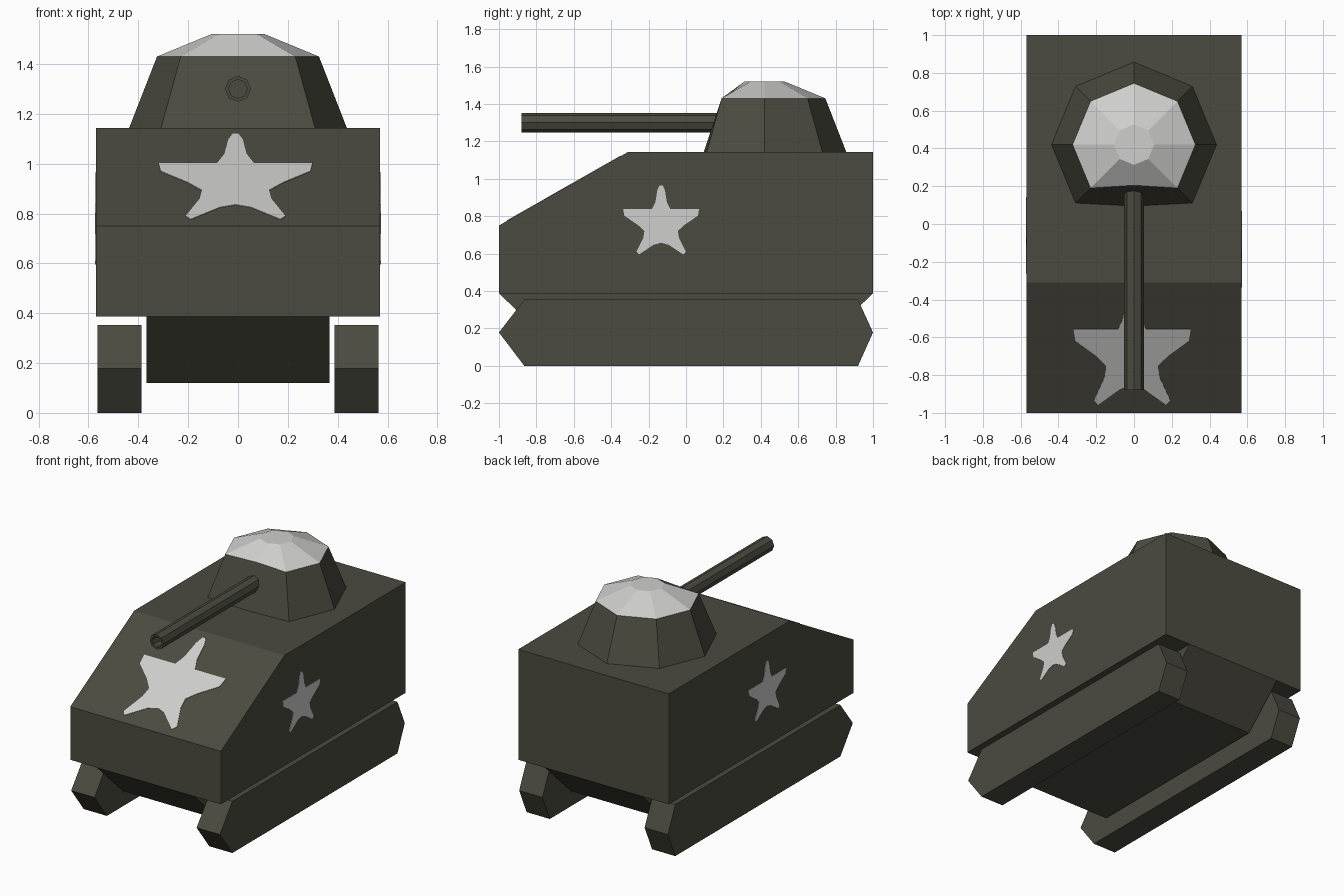
import bpy, bmesh, math
from mathutils import Vector

if "Cube" in bpy.data.objects:
    bpy.data.objects.remove(bpy.data.objects["Cube"])


def mat(name, rgb):
    m = bpy.data.materials.new(name)
    m.diffuse_color = (*rgb, 1)
    m.use_nodes = True
    m.node_tree.nodes["Principled BSDF"].inputs["Base Color"].default_value = m.diffuse_color
    return m


OLIVE = mat("olive_drab", (0.072, 0.070, 0.052))
WHITE = mat("off_white", (0.62, 0.62, 0.61))


def loft(name, rings, mats, band_mats=None):
    """Skin a stack of equal-length point rings and cap both ends."""
    bm = bmesh.new()
    vs = [[bm.verts.new(p) for p in r] for r in rings]
    n = len(rings[0])
    for k in range(len(vs) - 1):
        for i in range(n):
            j = (i + 1) % n
            f = bm.faces.new((vs[k][i], vs[k][j], vs[k + 1][j], vs[k + 1][i]))
            f.material_index = band_mats[k] if band_mats else 0
    bm.faces.new(vs[0][::-1])
    top = bm.faces.new(vs[-1])
    top.material_index = band_mats[-1] if band_mats else 0
    bmesh.ops.recalc_face_normals(bm, faces=bm.faces)
    me = bpy.data.meshes.new(name)
    bm.to_mesh(me)
    bm.free()
    for m in mats:
        me.materials.append(m)
    ob = bpy.data.objects.new(name, me)
    bpy.context.collection.objects.link(ob)
    return ob


def side_prism(name, profile, x0, x1):
    """Extrude a (y, z) profile across x."""
    return loft(name, [[(x, y, z) for y, z in profile] for x in (x0, x1)], [OLIVE])


# Hull with sloped front, and narrower belly between the tracks
side_prism("upper_hull", [(-1, .387), (1, .387), (1, 1.143), (-.31, 1.143), (-1, .75)], -.57, .57)
side_prism("lower_hull", [(-.72, .12), (.72, .12), (1, .387), (-1, .387)], -.368, .368)

# Tracks
TRACK = [(-.865, 0), (.92, 0), (1, .178), (.92, .353), (-.865, .353), (-1, .178)]
for s, label in ((1, "right"), (-1, "left")):
    side_prism(label + "_track", TRACK, s * .387, s * .563)


# Turret: octagon with a flattened front, white dome on top
def octagon(r, z, front=None):
    pts = []
    for i in range(8):
        a = math.tau * i / 8
        y = .42 + r * math.sin(a)
        pts.append((r * math.cos(a), front if front and i == 6 else y, z))
    return pts


loft("turret", [octagon(.437, 1.143, .095), octagon(.325, 1.43, .205), octagon(.107, 1.52)],
     [OLIVE, WHITE], [0, 1, 1])


# Gun barrel with hollow muzzle
def barrel_ring(r, y):
    return [(r * math.cos(math.tau * i / 8), y, 1.3 + r * math.sin(math.tau * i / 8)) for i in range(8)]


loft("gun_barrel", [barrel_ring(.052, .3), barrel_ring(.052, -.88),
                    barrel_ring(.038, -.88), barrel_ring(.038, -.80)], [OLIVE])

# Painted stars: half outline (u, v), mirrored, laid on a surface as a thin plate
HALF = [(.04, 1), (.1, .93), (.15, .76), (.24, .66), (1, .66), (.97, .56), (.62, .43),
        (.44, .34), (.47, .24), (.65, .04), (.58, 0), (.2, .14)]
STAR = HALF + [(0, .17)] + [(-u, v) for u, v in reversed(HALF)]


def star(name, base, u_axis, v_axis):
    base, ua, va = Vector(base), Vector(u_axis), Vector(v_axis)
    n = ua.cross(va).normalized()
    loft(name, [[base + ua * u + va * v + n * d for u, v in STAR] for d in (-.002, .003)], [WHITE])


def slope(z):
    return -1 + (z - .75) / .393 * .69


star("front_star", (-.01, slope(.775), .775), (.31, 0, 0), (0, slope(1.12) - slope(.775), .345))
star("right_star", (.57, -.133, .595), (0, .203, 0), (0, 0, .37))
star("left_star", (-.57, -.06, .595), (0, -.203, 0), (0, 0, .37))
